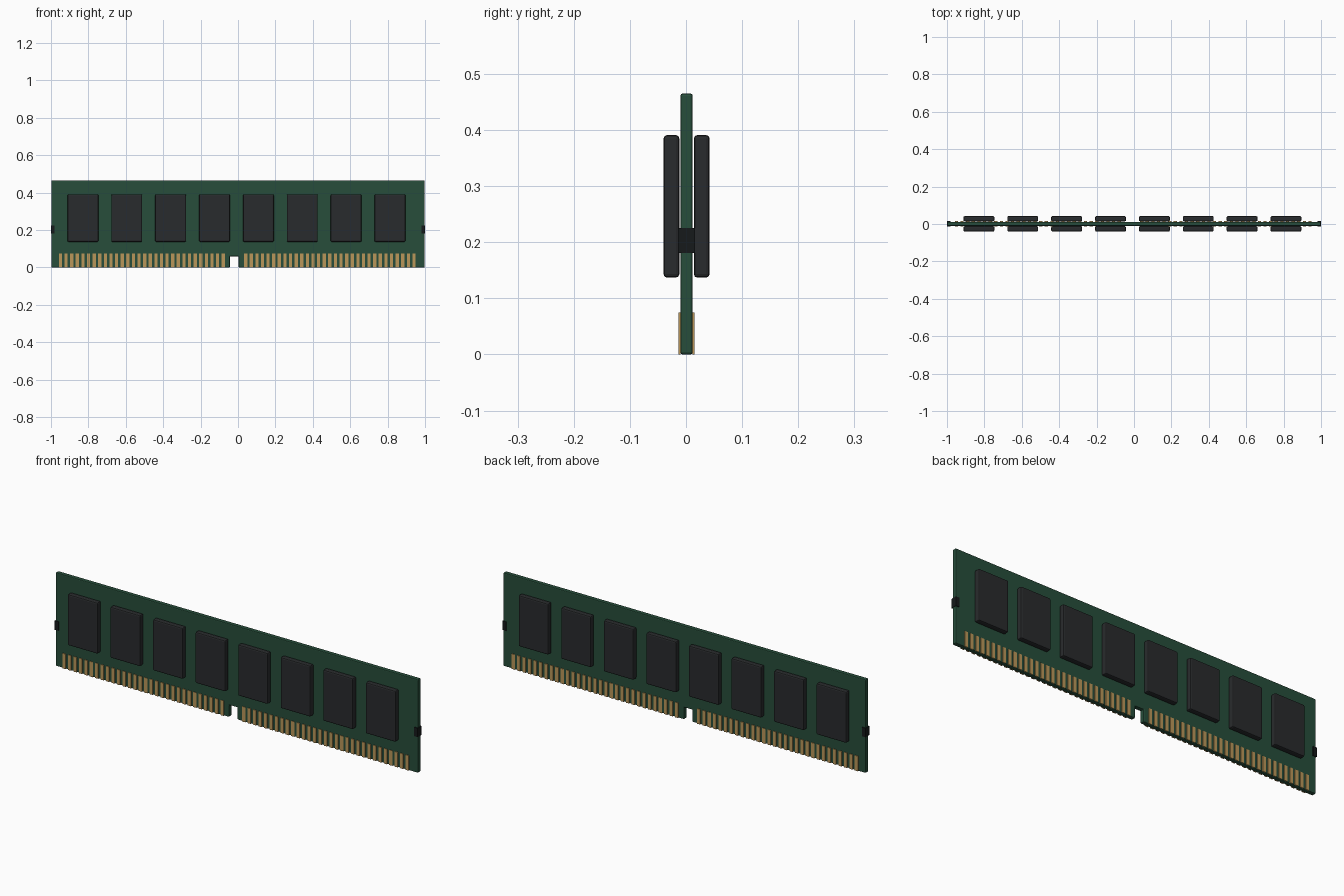
import bpy, bmesh, math

if "Cube" in bpy.data.objects:
    bpy.data.objects.remove(bpy.data.objects["Cube"])

YC = 0.001  # mid-plane of the board


def material(name, rgb):
    m = bpy.data.materials.new(name)
    m.diffuse_color = (*rgb, 1)
    m.use_nodes = True
    m.node_tree.nodes["Principled BSDF"].inputs["Base Color"].default_value = m.diffuse_color
    return m


green = material("board_green", (0.02, 0.075, 0.043))
black = material("chip_black", (0.022, 0.024, 0.026))
dark = material("clip_dark", (0.008, 0.01, 0.011))
gold = material("contact_gold", (0.5, 0.31, 0.1))


def finish(name, bm, mat, bevel=0, segments=2):
    bmesh.ops.recalc_face_normals(bm, faces=bm.faces)
    me = bpy.data.meshes.new(name)
    bm.to_mesh(me)
    bm.free()
    ob = bpy.data.objects.new(name, me)
    bpy.context.collection.objects.link(ob)
    me.materials.append(mat)
    if bevel:
        mod = ob.modifiers.new("bevel", 'BEVEL')
        mod.width = bevel
        mod.segments = segments
        mod.limit_method = 'ANGLE'
    return ob


def add_box(bm, center, size):
    vs = bmesh.ops.create_cube(bm, size=1)["verts"]
    bmesh.ops.scale(bm, vec=size, verts=vs)
    bmesh.ops.translate(bm, vec=center, verts=vs)


# Circuit board: outline with the key notch, extruded through its thickness
outline = [(-0.998, 0), (-0.043, 0), (-0.043, 0.06), (0.003, 0.06),
           (0.003, 0), (0.998, 0), (0.998, 0.465), (-0.998, 0.465)]
bm = bmesh.new()
face = bm.faces.new([bm.verts.new((x, YC - 0.011, z)) for x, z in outline])
ext = bmesh.ops.extrude_face_region(bm, geom=[face])
bmesh.ops.translate(bm, vec=(0, 0.022, 0),
                    verts=[v for v in ext["geom"] if isinstance(v, bmesh.types.BMVert)])
finish("circuit_board", bm, green, 0.004)

for side, label in ((-1, "front"), (1, "back")):
    # Memory chips, eight per side
    for i in range(8):
        bm = bmesh.new()
        add_box(bm, (-0.829 + 0.2345 * i, YC + side * 0.027, 0.264),
                (0.165, 0.028, 0.254))
        finish(f"{label}_chip_{i + 1}", bm, black, 0.006)
    # Edge contacts, skipping the key notch
    bm = bmesh.new()
    for i in range(64):
        if i not in (30, 31, 32):
            add_box(bm, (-0.949 + 0.03 * i, YC + side * 0.0125, 0.0375),
                    (0.017, 0.004, 0.075))
    finish(f"{label}_contacts", bm, gold)

# Dark retention notches at both ends
for side, label in ((-1, "left"), (1, "right")):
    bm = bmesh.new()
    add_box(bm, (side * 0.99, YC, 0.203), (0.02, 0.03, 0.045))
    finish(f"{label}_end_notch", bm, dark)
